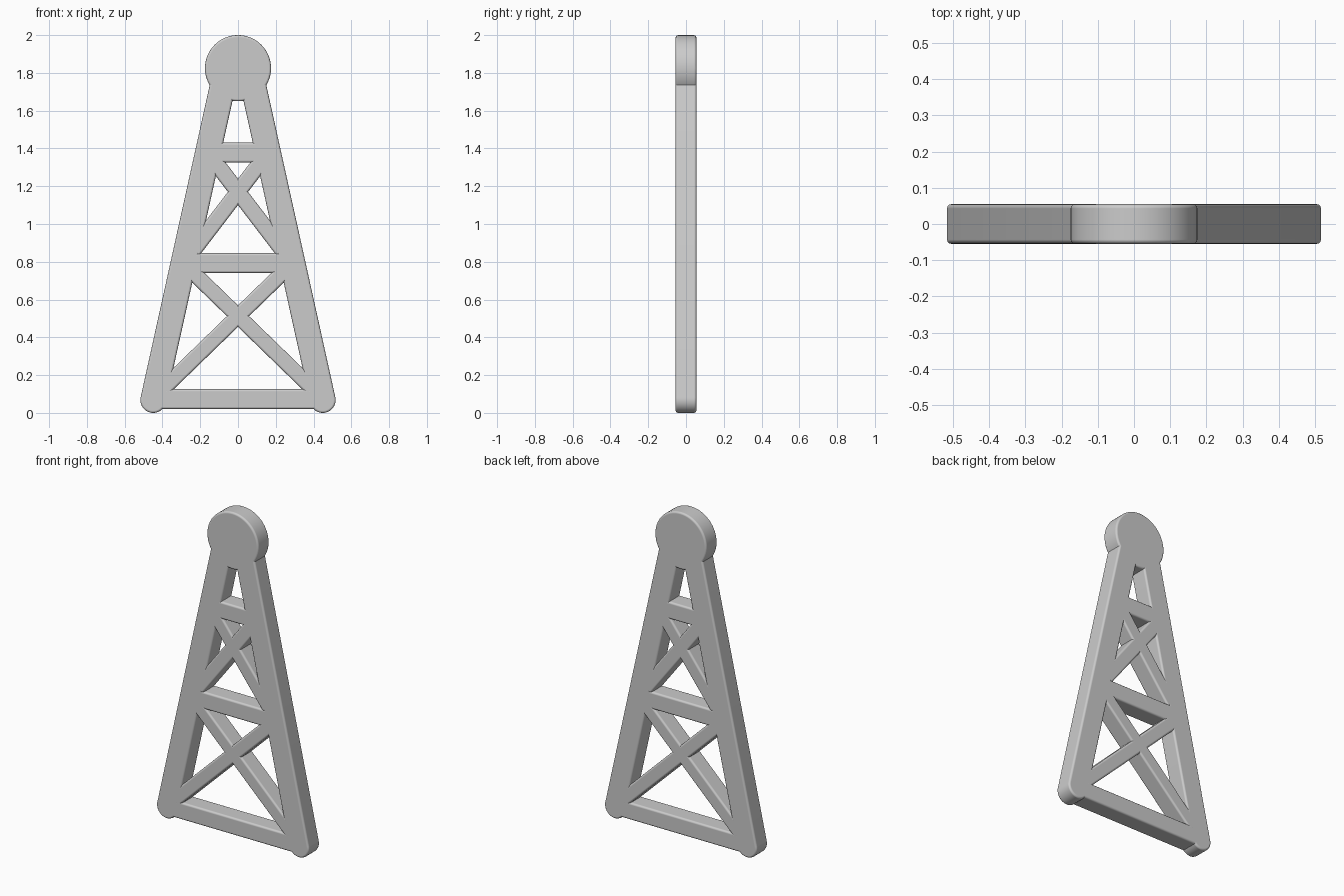
import bpy
import bmesh
from math import pi, cos, sin, atan2
from mathutils import Vector

if "Cube" in bpy.data.objects:
    bpy.data.objects.remove(bpy.data.objects["Cube"], do_unlink=True)

DEPTH = 0.11
ROUND = 0.012

grey = bpy.data.materials.new("light_grey")
grey.use_nodes = True
grey.diffuse_color = (0.6, 0.6, 0.6, 1)
grey.node_tree.nodes["Principled BSDF"].inputs["Base Color"].default_value = grey.diffuse_color


def plate(name, outline):
    """Extrude a closed x-z outline through the depth and round its rims."""
    bm = bmesh.new()
    face = bm.faces.new([bm.verts.new((p[0], -DEPTH / 2, p[1])) for p in outline])
    side = bmesh.ops.extrude_face_region(bm, geom=[face])["geom"]
    verts = [v for v in side if isinstance(v, bmesh.types.BMVert)]
    bmesh.ops.translate(bm, verts=verts, vec=(0, DEPTH, 0))
    bmesh.ops.recalc_face_normals(bm, faces=bm.faces)
    for f in bm.faces:
        f.smooth = True
    mesh = bpy.data.meshes.new(name)
    bm.to_mesh(mesh)
    bm.free()
    mesh.materials.append(grey)
    obj = bpy.data.objects.new(name, mesh)
    bpy.context.collection.objects.link(obj)
    bevel = obj.modifiers.new("rounded_rim", "BEVEL")
    bevel.width = ROUND
    bevel.segments = 3
    bevel.limit_method = "ANGLE"
    bevel.angle_limit = 0.8
    bevel.harden_normals = True
    return obj


def arc(centre, radius, start, end, steps):
    angles = [start + (end - start) * i / steps for i in range(steps + 1)]
    return [(centre[0] + radius * cos(a), centre[1] + radius * sin(a)) for a in angles]


def bar(name, a, b, half, steps=1):
    """Straight bar from a to b; more steps give it round ends."""
    a, b = Vector(a), Vector(b)
    ang = atan2(b.y - a.y, b.x - a.x)
    plate(name, arc(b, half, ang - pi / 2, ang + pi / 2, steps)
          + arc(a, half, ang + pi / 2, ang + 3 * pi / 2, steps))


# Round head
plate("head", arc((0, 1.825), 0.175, 0, 2 * pi, 64)[:-1])

# Legs and crossed braces, mirrored left and right
for side, s in (("left", 1), ("right", -1)):
    bar(side + "_leg", (s * 0.449, 0.068), (s * 0.066, 1.8), 0.068, 20)
    bar(side + "_lower_brace", (s * 0.4, 0.124), (s * -0.27, 0.774), 0.041)
    bar(side + "_upper_brace", (s * 0.24, 0.856), (s * -0.14, 1.353), 0.0425)

# Horizontal rails
for name, z, x in (("bottom_rail", 0.073, 0.449),
                   ("middle_rail", 0.793, 0.285),
                   ("top_rail", 1.378, 0.155)):
    bar(name, (-x, z), (x, z), 0.0525)
